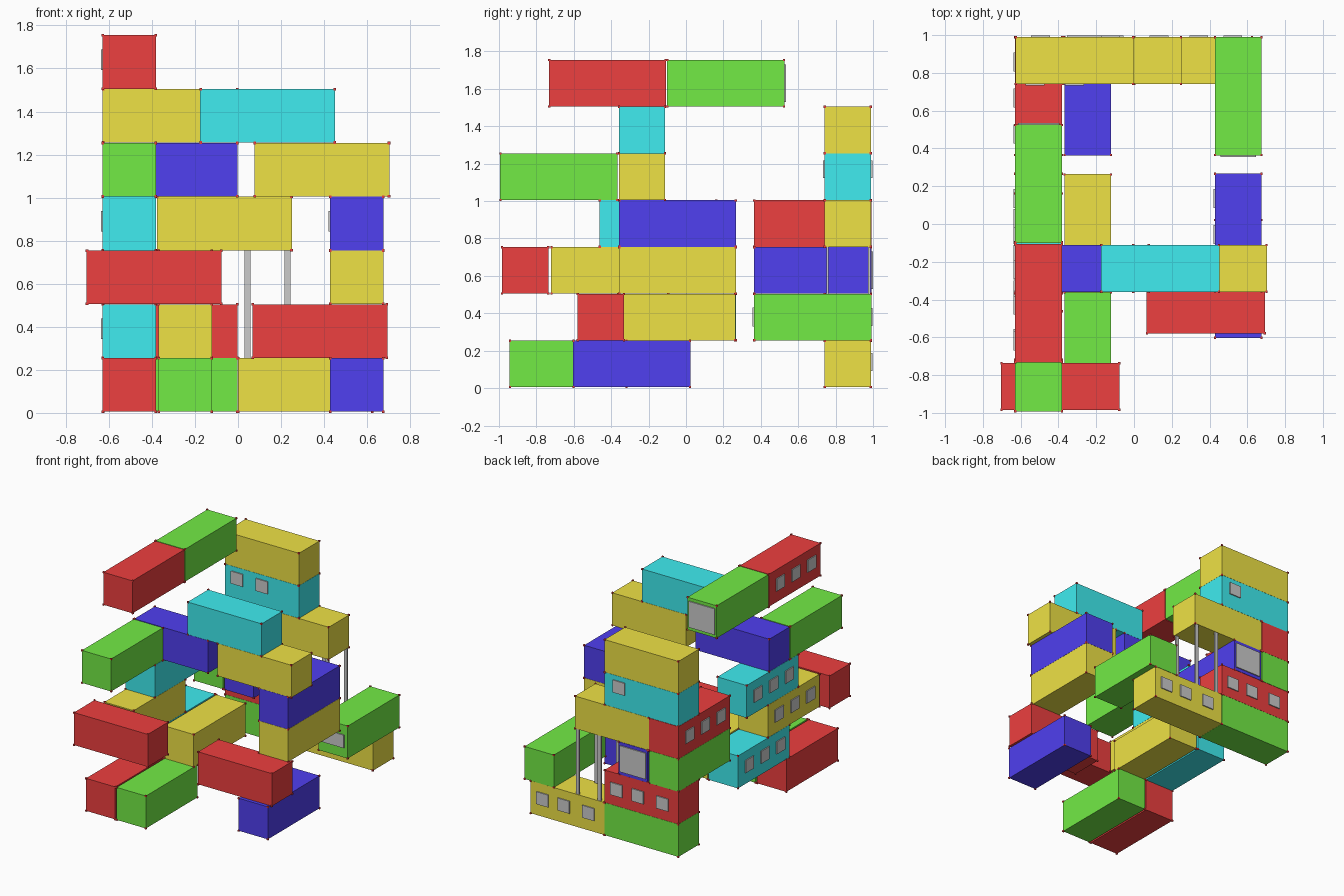
import bpy, bmesh
from mathutils import Vector, Matrix

if "Cube" in bpy.data.objects:
    bpy.data.objects.remove(bpy.data.objects["Cube"])

W, L, H = 0.248, 0.627, 0.249
PITCH, Z0 = 0.25, 0.005
COLORS = {
    "red": (0.85, 0.05, 0.05, 1), "green": (0.17, 0.83, 0.06, 1),
    "blue": (0.08, 0.05, 0.87, 1), "yellow": (0.86, 0.76, 0.06, 1),
    "cyan": (0.05, 0.84, 0.87, 1),
}
MATS = {}
for n, c in COLORS.items():
    MATS[n] = bpy.data.materials.new(n + "_paint")
    MATS[n].diffuse_color = c


def boxes(name, items, mat=None):
    """One object made of boxes given as (centre, size)."""
    bm = bmesh.new()
    for c, s in items:
        bmesh.ops.create_cube(bm, size=1, matrix=Matrix.Translation(c) @ Matrix.Diagonal((*s, 1)))
    me = bpy.data.meshes.new(name)
    bm.to_mesh(me)
    bm.free()
    ob = bpy.data.objects.new(name, me)
    bpy.context.collection.objects.link(ob)
    if mat:
        me.materials.append(mat)
    return ob


def windows(name, c, axis, face, offsets, size, dz):
    """Thin panes on one face; face is '+x', '-x', '+y' or '-y'."""
    sign = 1 if face[0] == "+" else -1
    half = (L if face[1] == axis else W) / 2
    items = []
    for o in offsets:
        if face[1] == "x":
            p, s = Vector((sign * half, o, dz)), (0.016, size[0], size[1])
        else:
            p, s = Vector((o, sign * half, dz)), (size[0], 0.016, size[1])
        items.append((c + p, s))
    boxes(name, items)


SMALL, BIG = (0.1, 0.095), (0.22, 0.2)
BACK = (-0.18, 0.03, 0.21)
LEFT = (-0.2, -0.01, 0.18)
ROW_B = 0.865   # centre line of the rear row
COL_L = -0.505  # centre line of the left column

# level, colour, long axis, centre x, centre y, windows (face, offsets, size, dz)
CONTAINERS = [
    (0, "red", "y", COL_L, -0.63, []),
    (0, "green", "y", -0.245, -0.63, []),
    (0, "blue", "y", 0.552, -0.29, []),
    (0, "green", "x", -0.315, ROW_B, []),
    (0, "yellow", "x", 0.313, ROW_B, [("+y", BACK, SMALL, 0.01)]),
    (1, "cyan", "y", COL_L, -0.045, [("-x", LEFT, SMALL, 0.01)]),
    (1, "yellow", "y", -0.245, -0.05, []),
    (1, "red", "x", 0.38, -0.455, []),
    (1, "green", "y", 0.552, 0.677, [("-y", (0,), (0.19, 0.1), 0.0)]),
    (1, "red", "x", -0.315, ROW_B, [("+y", BACK, SMALL, 0.0)]),
    (2, "red", "x", -0.39, -0.86, []),
    (2, "yellow", "y", COL_L, -0.407, [("-x", LEFT, SMALL, 0.01)]),
    (2, "yellow", "y", 0.552, -0.045, []),
    (2, "green", "y", COL_L, 0.677, []),
    (2, "blue", "y", -0.245, 0.677, [("+y", (0,), BIG, 0.0)]),
    (3, "cyan", "y", COL_L, -0.15, [("-x", LEFT, SMALL, 0.01)]),
    (3, "blue", "y", 0.552, -0.045, [("-x", LEFT, SMALL, 0.01)]),
    (3, "red", "y", COL_L, 0.677, [("-x", LEFT, SMALL, 0.01)]),
    (3, "yellow", "x", -0.063, ROW_B, []),
    (4, "green", "y", COL_L, -0.68, []),
    (4, "blue", "x", -0.315, -0.235, []),
    (4, "yellow", "x", 0.39, -0.235, []),
    (4, "cyan", "x", -0.315, ROW_B, [("-y", (-0.21, 0.0), SMALL, 0.04),
                                     ("+y", (0.19,), SMALL, 0.04)]),
    (5, "cyan", "x", 0.138, -0.235, []),
    (5, "yellow", "x", -0.315, ROW_B, []),
    (6, "red", "y", COL_L, -0.42, [("-x", LEFT, SMALL, 0.01)]),
    (6, "green", "y", COL_L, 0.213, [("+y", (0,), BIG, 0.0)]),
]

# containers with red corner blocks and grey windows
for i, (level, col, axis, x, y, wins) in enumerate(CONTAINERS):
    c = Vector((x, y, Z0 + PITCH * (level + 0.5)))
    size = Vector((L, W, H)) if axis == "x" else Vector((W, L, H))
    name = f"{col}_container_{i}"
    boxes(name, [(c, size)], MATS[col])
    corners = [(c + Vector((sx * size.x, sy * size.y, sz * size.z)) * 0.497, (0.012,) * 3)
               for sx in (-1, 1) for sy in (-1, 1) for sz in (-1, 1)]
    boxes(name + "_corner_blocks", corners, MATS["red"])
    for face, offs, ws, dz in wins:
        windows(name + "_windows", c, axis, face, offs, ws, dz)

# thin posts holding up the rear terrace
boxes("terrace_posts", [(Vector((px, py, 0.505)), (0.028, 0.012, 0.5))
                        for px in (0.045, 0.23) for py in (0.757, 0.98)])

for m in bpy.data.materials:
    if m.users and not m.is_grease_pencil:
        m.use_nodes = True
        m.node_tree.nodes["Principled BSDF"].inputs["Base Color"].default_value = m.diffuse_color
